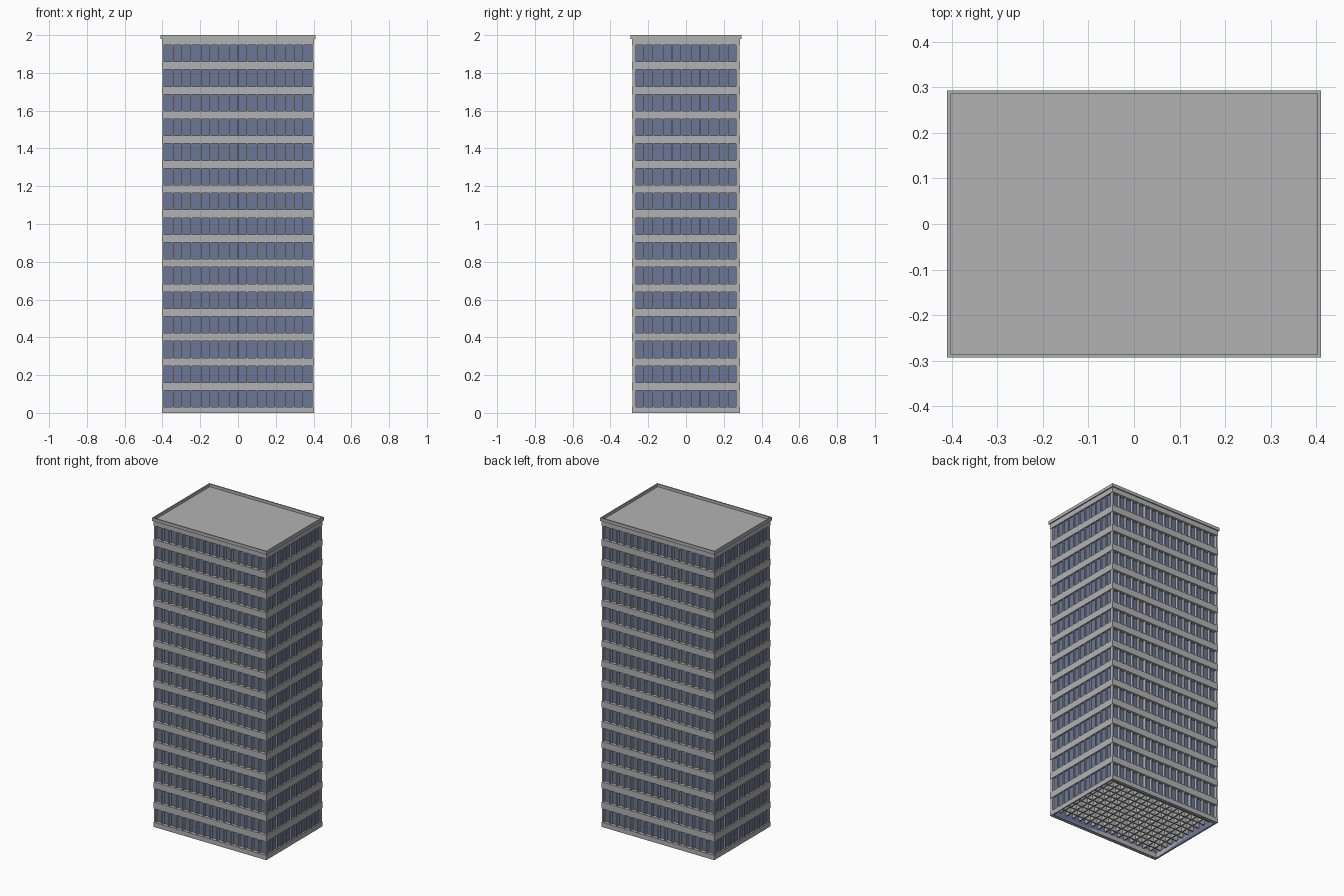
import bpy

old = bpy.data.objects.get("Cube")
if old:
    bpy.data.objects.remove(old, do_unlink=True)


def material(name, rgb):
    m = bpy.data.materials.new(name)
    m.use_nodes = True
    m.diffuse_color = (*rgb, 1)
    m.node_tree.nodes["Principled BSDF"].inputs["Base Color"].default_value = (*rgb, 1)
    return m


concrete = material("concrete_grey", (0.45, 0.45, 0.45))
glass = material("window_blue", (0.145, 0.185, 0.31))

WALL_X, WALL_Y = 0.403, 0.286      # outer face of the floor bands
GLASS_X, GLASS_Y = 0.393, 0.265    # recessed glazing
ROOF_X, ROOF_Y = 0.41, 0.293       # overhanging parapet
FIRST, PITCH, OPENING, FLOORS = 0.03, 0.1307, 0.088, 15
BAY, FIN = 0.0493, 0.0075
WINDOW_TOP = FIRST + PITCH * (FLOORS - 1) + OPENING


def add_mesh(name, verts, faces, mat):
    me = bpy.data.meshes.new(name)
    me.from_pydata(verts, [], faces)
    me.materials.append(mat)
    ob = bpy.data.objects.new(name, me)
    bpy.context.collection.objects.link(ob)
    return ob


def rect(x, y, z):
    return [(-x, -y, z), (x, -y, z), (x, y, z), (-x, y, z)]


def box(name, x0, x1, y0, y1, z0, z1, mat=concrete):
    verts = [(x, y, z) for z in (z0, z1)
             for x, y in ((x0, y0), (x1, y0), (x1, y1), (x0, y1))]
    sides = [(i, (i + 1) % 4, (i + 1) % 4 + 4, i + 4) for i in range(4)]
    return add_mesh(name, verts, [(3, 2, 1, 0), (4, 5, 6, 7)] + sides, mat)


def bridge(name, loops, mat, closed=False):
    """Skin a series of rectangles, optionally back to the first one."""
    verts = [v for loop in loops for v in loop]
    n = len(loops)
    faces = []
    for a in range(n if closed else n - 1):
        b = (a + 1) % n
        for i in range(4):
            j = (i + 1) % 4
            faces.append((a * 4 + i, a * 4 + j, b * 4 + j, b * 4 + i))
    return add_mesh(name, verts, faces, mat)


def frame(name, outer, inner, z0, z1):
    loops = [rect(*outer, z0), rect(*outer, z1), rect(*inner, z1), rect(*inner, z0)]
    return bridge(name, loops, concrete, closed=True)


# Recessed glazing, open underneath
bridge("glazing", [rect(GLASS_X, GLASS_Y, 0), rect(GLASS_X, GLASS_Y, WINDOW_TOP)], glass)

# Open base frame
frame("base_frame", (WALL_X, WALL_Y), (GLASS_X, GLASS_Y), 0, FIRST)

# Floor bands between the window rows
for f in range(FLOORS - 1):
    z = FIRST + PITCH * f + OPENING
    box(f"floor_band_{f + 1}", -WALL_X, WALL_X, -WALL_Y, WALL_Y, z, z + PITCH - OPENING)

# Mullion walls run right through the tower and form a lattice
for k in range(-7, 8):
    x = k * BAY
    box("mullion_wall_lengthwise", x - FIN / 2, x + FIN / 2,
        -WALL_Y + 0.002, WALL_Y - 0.002, FIRST, WINDOW_TOP)
for k in range(10):
    y = (k - 4.5) * BAY
    box("mullion_wall_crosswise", -WALL_X + 0.002, WALL_X - 0.002,
        y - FIN / 2, y + FIN / 2, FIRST, WINDOW_TOP)

# Corner posts
for sx in (-1, 1):
    for sy in (-1, 1):
        xs = sorted((sx * GLASS_X, sx * (WALL_X - 0.002)))
        ys = sorted((sy * GLASS_Y, sy * (WALL_Y - 0.002)))
        box("corner_post", *xs, *ys, FIRST, WINDOW_TOP)

# Roof block and overhanging parapet
box("roof_block", -WALL_X, WALL_X, -WALL_Y, WALL_Y, WINDOW_TOP, 1.982)
frame("parapet", (ROOF_X, ROOF_Y), (WALL_X - 0.001, WALL_Y - 0.001), 1.98, 2.0)
